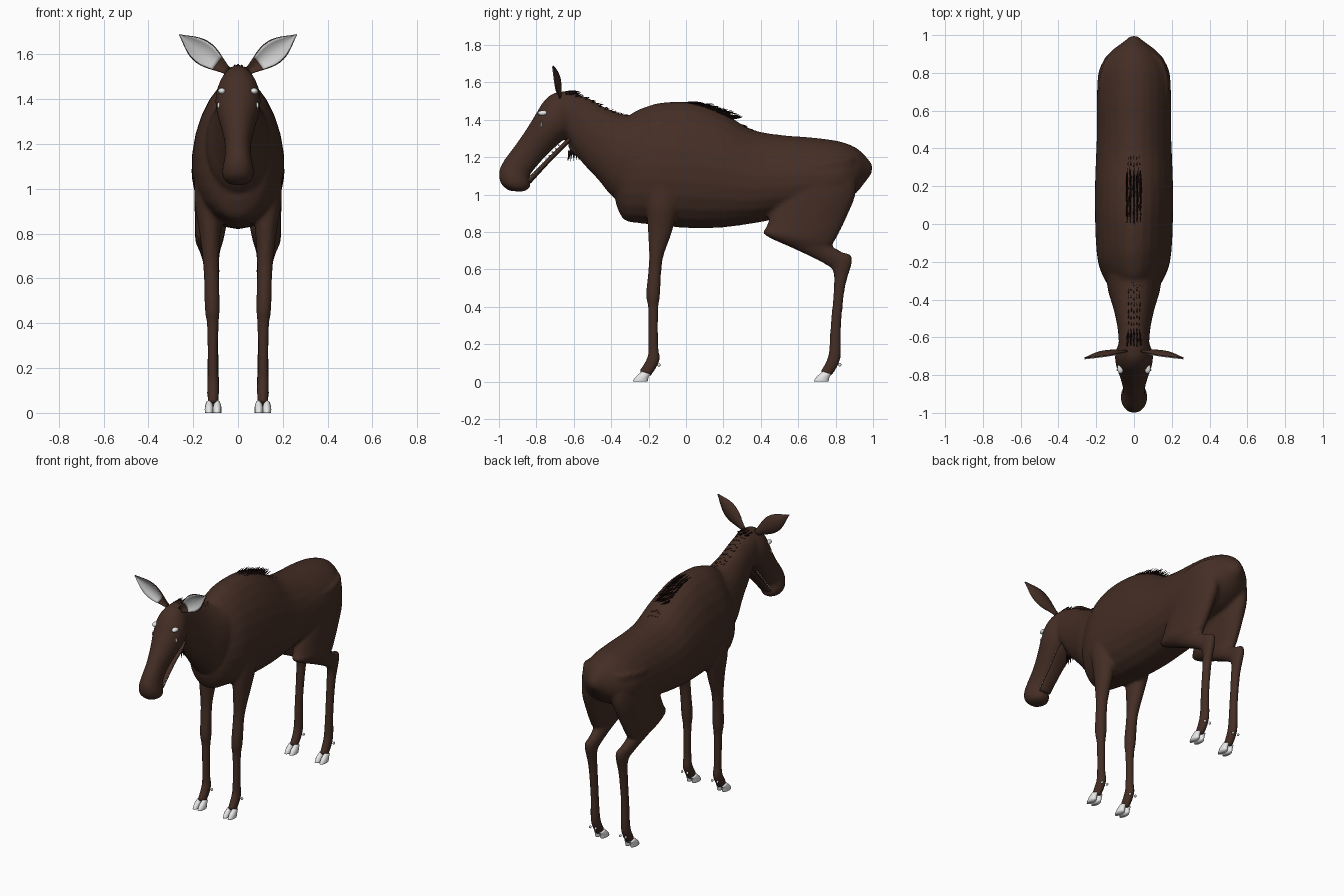
import bpy, bmesh, math, random
from mathutils import Vector, Matrix
from mathutils.bvhtree import BVHTree

random.seed(4)
cube = bpy.data.objects.get("Cube")
if cube:
    bpy.data.objects.remove(cube, do_unlink=True)


def material(name, rgb):
    mat = bpy.data.materials.new(name)
    mat.use_nodes = True
    mat.diffuse_color = (*rgb, 1)
    mat.node_tree.nodes["Principled BSDF"].inputs["Base Color"].default_value = (*rgb, 1)
    return mat


BROWN = material("brown_coat", (.058, .027, .018))
DARK = material("dark_hair", (.012, .004, .004))
WHITE = material("off_white", (.8, .8, .8))
PALE = material("pale_ear", (.62, .62, .62))


def finish(name, bm, mat):
    """Turn a bmesh into a smooth shaded object."""
    bmesh.ops.recalc_face_normals(bm, faces=bm.faces)
    for face in bm.faces:
        face.smooth = True
    mesh = bpy.data.meshes.new(name)
    bm.to_mesh(mesh)
    bm.free()
    mesh.materials.append(mat)
    obj = bpy.data.objects.new(name, mesh)
    bpy.context.collection.objects.link(obj)
    return obj


def spline(points, steps):
    """Catmull-Rom interpolation through tuples of any length."""
    result = []
    last = len(points) - 1
    for i in range(last):
        a, b, c, d = (points[min(max(k, 0), last)] for k in (i - 1, i, i + 1, i + 2))
        for s in range(steps):
            t = s / steps
            result.append([q + t / 2 * (r - p + t * (2 * p - 5 * q + 4 * r - w + t * (3 * (q - r) + w - p)))
                           for p, q, r, w in zip(a, b, c, d)])
    return result + [points[-1]]


def loft(bm, sections, side=1, taper=0, shift=(0, 0), steps=5, count=24):
    """Skin ovals, each given by two outline points (y, z), a half width and a centre x."""
    rings = []
    for ya, za, yb, zb, width, x in spline([(*s, 0)[:6] for s in sections], steps):
        ring = []
        for k in range(count):
            angle = math.tau * k / count
            c = math.cos(angle)
            ring.append(bm.verts.new((
                side * (x + shift[0] + width * math.sin(angle) * (1 - taper * c)),
                (ya + yb + c * (ya - yb)) / 2 + shift[1],
                (za + zb + c * (za - zb)) / 2)))
        rings.append(ring)
    for a, b in zip(rings, rings[1:]):
        for k in range(count):
            n = (k + 1) % count
            bm.faces.new((a[k], a[n], b[n], b[k]))
    bm.faces.new(rings[0])
    bm.faces.new(rings[-1])


def ellipsoid(bm, centre, scale):
    bmesh.ops.create_uvsphere(bm, u_segments=16, v_segments=10, radius=1,
                              matrix=Matrix.Translation(centre) @ Matrix.Diagonal((*scale, 1)))


def spike(bm, base, direction, length, radius):
    """One tapered lock of hair."""
    direction = Vector(direction).normalized()
    turn = direction.to_track_quat('Z', 'Y').to_matrix().to_4x4()
    bmesh.ops.create_cone(bm, cap_ends=True, segments=4, radius1=radius, radius2=.0005, depth=length,
                          matrix=Matrix.Translation(Vector(base) + direction * length / 2) @ turn)


# Outlines: upper y z, lower y z, half width, centre x
TORSO = [(-.37, 1.3, -.375, .95, .08), (-.3, 1.425, -.33, .865, .14), (-.2, 1.475, -.23, .845, .185),
         (-.1, 1.495, -.1, .83, .2), (.05, 1.49, .05, .82, .205), (.2, 1.435, .2, .825, .205),
         (.35, 1.35, .35, .845, .2), (.5, 1.32, .48, .87, .195), (.68, 1.305, .64, .91, .195),
         (.82, 1.285, .8, .94, .185), (.91, 1.25, .9, 1, .13), (.97, 1.195, .96, 1.07, .055),
         (.998, 1.155, .99, 1.11, .02)]
NECK = [(-.18, 1.45, -.25, .95, .15), (-.3, 1.425, -.38, .98, .14), (-.42, 1.46, -.47, 1.08, .11),
        (-.52, 1.515, -.57, 1.19, .088), (-.62, 1.55, -.65, 1.31, .08)]
HEAD = [(-.6, 1.555, -.58, 1.42, .05), (-.7, 1.545, -.6, 1.34, .085), (-.76, 1.5, -.63, 1.31, .1),
        (-.81, 1.42, -.67, 1.28, .096), (-.86, 1.34, -.735, 1.22, .076), (-.92, 1.255, -.79, 1.16, .06),
        (-.975, 1.18, -.835, 1.1, .06), (-1, 1.12, -.83, 1.05, .07), (-.99, 1.06, -.85, 1.025, .064),
        (-.95, 1.022, -.88, 1.015, .03)]
JAW = [(-.61, 1.33, -.6, 1.3, .05), (-.67, 1.265, -.655, 1.245, .055), (-.74, 1.195, -.725, 1.175, .045),
       (-.85, 1.085, -.83, 1.06, .04)]
FRONT_LEG = [(-.24, 1.15, -.02, 1.15, .07, .12), (-.215, .95, -.04, .95, .065, .13),
             (-.205, .82, -.075, .8, .048, .125), (-.198, .65, -.125, .65, .035, .12),
             (-.213, .47, -.138, .47, .034, .115), (-.202, .38, -.148, .38, .026, .113),
             (-.202, .2, -.148, .2, .024, .112), (-.208, .13, -.142, .11, .027, .111),
             (-.255, .05, -.19, .025, .024, .111)]
HIND_LEG = [(.52, 1.15, .9, 1.2, .08, .105), (.48, .97, .91, 1.02, .085, .11), (.43, .83, .86, .88, .072, .12),
            (.42, .785, .795, .75, .062, .128), (.6, .7, .775, .73, .044, .125), (.74, .63, .83, .695, .035, .118),
            (.785, .59, .89, .66, .031, .114), (.79, .5, .85, .5, .027, .112), (.772, .3, .83, .3, .024, .112),
            (.76, .14, .825, .12, .027, .111), (.715, .05, .775, .025, .024, .111)]
BELL = [(-.64, 1.34, -.56, 1.34, .022), (-.63, 1.26, -.575, 1.26, .022), (-.615, 1.21, -.585, 1.21, .014)]
TOE = [(-.285, 0, -.205, 0, .019), (-.27, .025, -.2, .025, .019), (-.235, .055, -.19, .04, .013)]

# Torso, neck, head and legs fused into one skin
bm = bmesh.new()
loft(bm, TORSO, taper=.16)
loft(bm, NECK)
loft(bm, HEAD)
loft(bm, BELL)
for side in (-1, 1):
    loft(bm, FRONT_LEG, side)
    loft(bm, HIND_LEG, side)
bmesh.ops.recalc_face_normals(bm, faces=bm.faces)
surface = BVHTree.FromBMesh(bm)
body = finish("body", bm, BROWN)
remesh = body.modifiers.new("Fuse", 'REMESH')
remesh.mode = 'VOXEL'
remesh.voxel_size = .011
remesh.use_smooth_shade = True
relax = body.modifiers.new("Relax", 'SMOOTH')
relax.factor = .5
relax.iterations = 5

# Lower jaw and its row of teeth
bm = bmesh.new()
loft(bm, JAW)
finish("lower_jaw", bm, BROWN)
bm = bmesh.new()
for side in (-1, 1):
    for k in range(10):
        spot = Vector((.04, -.83, 1.095)).lerp(Vector((.05, -.68, 1.265)), k / 9)
        ellipsoid(bm, (side * spot.x, spot.y, spot.z), (.004, .005, .005))
finish("teeth", bm, WHITE)

# Hooves: two toes and two dewclaws on each foot
for name, shift in (("front", 0), ("hind", .967)):
    for side_name, side in (("left", 1), ("right", -1)):
        bm = bmesh.new()
        for toe in (-1, 1):
            loft(bm, TOE, side, shift=(.111 + toe * .018, shift), steps=3, count=12)
            ellipsoid(bm, (side * (.111 + toe * .02), shift - .145, .09), (.007, .009, .009))
        finish(f"{name}_{side_name}_hoof", bm, WHITE)


# Ears: a cupped leaf with a pale lining in front
def ear_leaf(bm, side, start, forward, scale):
    base, tip = Vector((.045, -.675, 1.525)), Vector((.262, -.71, 1.688))
    across = Vector((-.6, 0, .8))
    rows, cols = 14, 8
    grid = []
    for i in range(rows + 1):
        t = start + (1 - start) * i / rows
        half = scale * (.016 * (1 - t) + .045 * math.sin(math.pi * t ** 1.1) ** 1.2) + .0005
        row = []
        for j in range(cols + 1):
            s = 2 * j / cols - 1
            p = base.lerp(tip, t) + across * half * s
            p.y += .4 * half * (1 - s * s) - forward
            row.append(bm.verts.new((side * p.x, p.y, p.z)))
        grid.append(row)
    for a, b in zip(grid, grid[1:]):
        for j in range(cols):
            bm.faces.new((a[j], a[j + 1], b[j + 1], b[j]))


for side_name, side in (("left", 1), ("right", -1)):
    for part, mat, start, forward, scale in (("ear", BROWN, 0, 0, 1), ("ear_lining", PALE, .22, .006, .94)):
        bm = bmesh.new()
        ear_leaf(bm, side, start, forward, scale)
        obj = finish(f"{side_name}_{part}", bm, mat)
        thick = obj.modifiers.new("Thickness", 'SOLIDIFY')
        thick.thickness = .006 if part == "ear" else .002
        thick.offset = 0
    # Eye with a small pale mark below
    bm = bmesh.new()
    ellipsoid(bm, (side * .072, -.765, 1.436), (.017, .027, .014))
    ellipsoid(bm, (side * .085, -.773, 1.372), (.008, .005, .014))
    finish(f"{side_name}_eye", bm, WHITE)


# Hair: rows of locks lying back along the top line
def hair(name, start, end, rows, half, length, radius, lift):
    bm = bmesh.new()
    for i in range(rows):
        for x in (-1, -.5, 0, .5, 1):
            y = start + (end - start) * i / max(rows - 1, 1) + random.uniform(-.006, .006)
            hit = surface.ray_cast(Vector((x * half, y, 2)), Vector((0, 0, -1)))[0]
            if hit:
                size = length * random.uniform(.75, 1.1)
                spike(bm, hit - Vector((0, 0, .008)), (random.uniform(-.1, .1), 1, lift), size, radius)
    finish(name, bm, DARK)


hair("hump_mane", -.03, .23, 14, .036, .075, .006, .12)
hair("back_tuft", .3, .33, 2, .03, .03, .005, 0)
hair("neck_mane", -.58, -.3, 9, .03, .03, .004, .25)
hair("poll_tuft", -.645, -.6, 4, .032, .035, .009, .35)

# Fringe under the throat
bm = bmesh.new()
for k in range(12):
    angle = math.tau * k / 12
    base = (.013 * math.cos(angle), -.6 + .022 * math.sin(angle), 1.235)
    spike(bm, base, (.1 * math.cos(angle), .2 * math.sin(angle), -1), random.uniform(.04, .06), .008)
finish("throat_fringe", bm, DARK)
